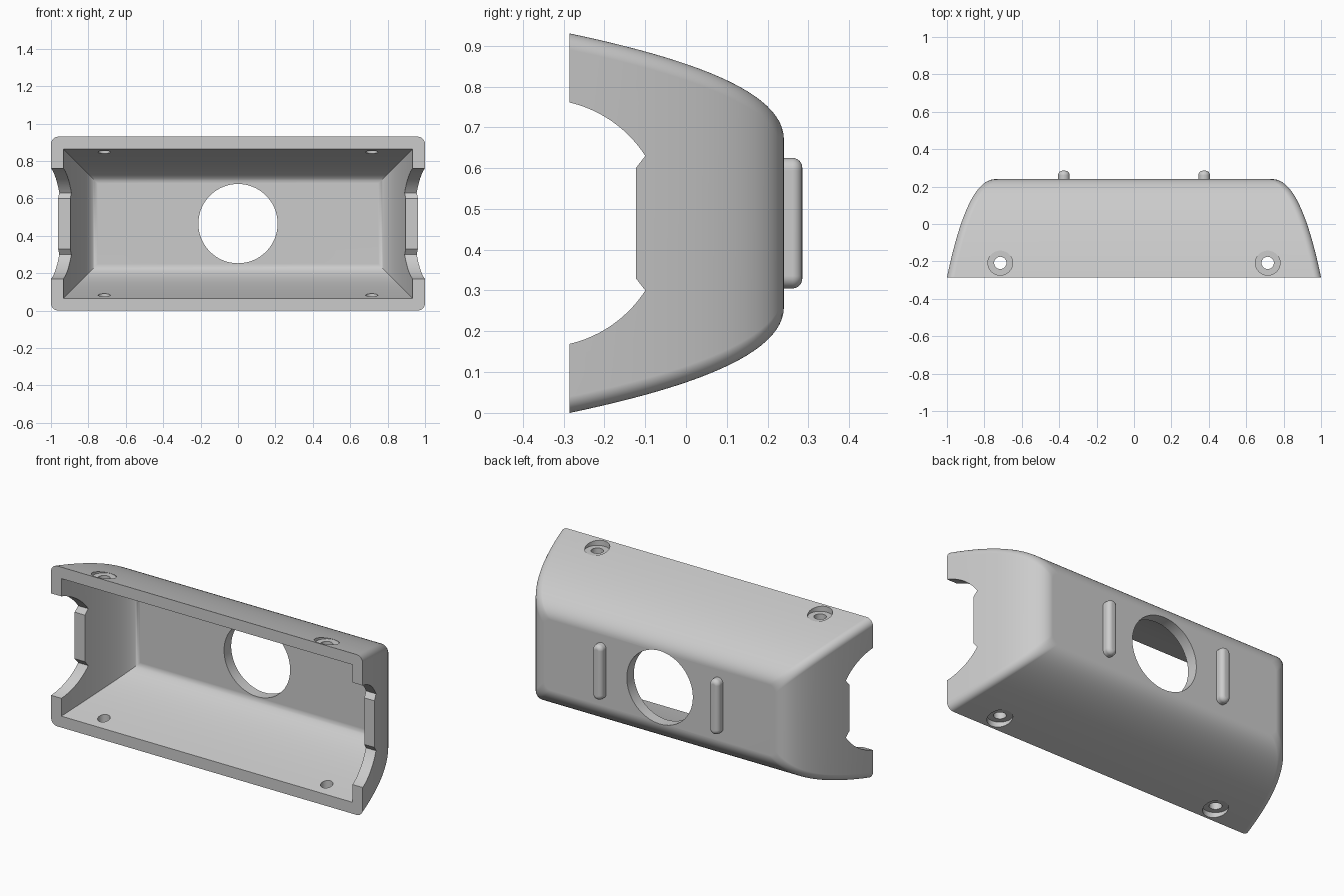
import bpy, bmesh, math
from mathutils import Vector

if "Cube" in bpy.data.objects:
    bpy.data.objects.remove(bpy.data.objects["Cube"], do_unlink=True)

MID = 0.465      # height of the centre line
FRONT = -0.285   # open side

grey = bpy.data.materials.new("plain grey")
grey.use_nodes = True
grey.diffuse_color = (0.6, 0.6, 0.6, 1)
grey.node_tree.nodes["Principled BSDF"].inputs["Base Color"].default_value = (0.6, 0.6, 0.6, 1)


def make_object(name, bm):
    bmesh.ops.recalc_face_normals(bm, faces=bm.faces)
    mesh = bpy.data.meshes.new(name)
    bm.to_mesh(mesh)
    bm.free()
    mesh.materials.append(grey)
    obj = bpy.data.objects.new(name, mesh)
    bpy.context.collection.objects.link(obj)
    return obj


def bezier(points, steps):
    a, b, c, d = [Vector(p) for p in points]
    ts = [i / steps for i in range(steps + 1)]
    return [a*(1-t)**3 + b*3*t*(1-t)**2 + c*3*t*t*(1-t) + d*t**3 for t in ts]


def rectangle(half_x, half_z, radius, segments):
    """Outline in x and z, with rounded corners if radius is set."""
    if not radius:
        return [(half_x, half_z), (-half_x, half_z), (-half_x, -half_z), (half_x, -half_z)]
    outline = []
    for k, (sx, sz) in enumerate([(1, 1), (-1, 1), (-1, -1), (1, -1)]):
        for i in range(segments + 1):
            a = math.pi / 2 * (k + i / segments)
            outline.append((sx * (half_x - radius) + radius * math.cos(a),
                            sz * (half_z - radius) + radius * math.sin(a)))
    return outline


def loft(name, path, radius=0):
    """Closed solid through rectangles; each path point is (y, inset)."""
    bm = bmesh.new()
    rings = [[bm.verts.new((x, y, z + MID)) for x, z in rectangle(1 - d, MID - d, radius, 8)]
             for y, d in path]
    for r, s in zip(rings, rings[1:]):
        for i in range(len(r)):
            j = (i + 1) % len(r)
            bm.faces.new((r[i], r[j], s[j], s[i]))
    bm.faces.new(rings[0])
    bm.faces.new(rings[-1])
    return make_object(name, bm)


def prism(name, outline, offset, length):
    """Extrude a flat outline of 3D points along the offset direction."""
    bm = bmesh.new()
    face = bm.faces.new([bm.verts.new(p) for p in outline])
    new = bmesh.ops.extrude_face_region(bm, geom=[face])["geom"]
    bmesh.ops.translate(bm, vec=Vector(offset) * length,
                        verts=[v for v in new if isinstance(v, bmesh.types.BMVert)])
    return make_object(name, bm)


def circle(radius, count):
    angles = [2 * math.pi * i / count for i in range(count)]
    return [(radius * math.cos(a), radius * math.sin(a)) for a in angles]


def cut(target, cutter):
    cutter.hide_render = True
    mod = target.modifiers.new("cut", 'BOOLEAN')
    mod.operation, mod.solver, mod.object = 'DIFFERENCE', 'EXACT', cutter
    bpy.context.view_layer.objects.active = target
    bpy.ops.object.modifier_apply(modifier=mod.name)
    bpy.data.objects.remove(cutter, do_unlink=True)


def smooth(obj):
    bpy.ops.object.select_all(action='DESELECT')
    obj.select_set(True)
    bpy.context.view_layer.objects.active = obj
    bpy.ops.object.shade_smooth_by_angle(angle=math.radians(30))
    mod = obj.modifiers.new("normals", 'WEIGHTED_NORMAL')
    mod.keep_sharp = True


# Curved housing, hollowed from the front
outer = bezier([(FRONT, 0), (0, 0.06), (0.24, 0.14), (0.24, 0.26)], 24)
inner = bezier([(FRONT, 0.066), (-0.03, 0.12), (0.175, 0.18), (0.175, 0.25)], 24)
housing = loft("housing", outer, 0.04)
cut(housing, loft("cavity", [Vector((-0.35, 0.054))] + inner))

# Round opening in the back wall
cut(housing, prism("back_hole", [(x, 0.1, z + MID) for x, z in circle(0.212, 64)], (0, 1, 0), 0.3))

# Side openings: two arcs with a straight tab between them
start, end = math.asin(0.165 / 0.304), math.radians(85)
arc = [start + (end - start) * i / 16 for i in range(17)]
upper = [(-0.123, 0.135)] + [(-0.355 + 0.304 * math.cos(a), 0.304 * math.sin(a)) for a in arc]
upper.append((-0.4, 0.303))
side = upper + [(y, -z) for y, z in reversed(upper)]
cut(housing, prism("side_opening", [(-1.2, y, z + MID) for y, z in side], (1, 0, 0), 2.4))

# Screw holes with flat counterbores, above and below
for x in (-0.715, 0.715):
    def disc(radius, z):
        return [(x + u, -0.208 + v, z) for u, v in circle(radius, 32)]
    cut(housing, prism("screw_hole", disc(0.033, -0.1), (0, 0, 1), 1.2))
    for s in (-1, 1):
        cut(housing, prism("counterbore", disc(0.066, MID + s * 0.431), (0, 0, s), 0.2))
smooth(housing)

# Rounded ribs on the back
for name, x in (("right_rib", -0.375), ("left_rib", 0.375)):
    base = [(x + u, 0.19, MID + v) for u, v in rectangle(0.031, 0.16, 0.0305, 8)]
    rib = prism(name, base, (0, 1, 0), 0.095)
    bm = bmesh.new()
    bm.from_mesh(rib.data)
    rim = [e for e in bm.edges if all(v.co.y > 0.28 for v in e.verts)]
    bmesh.ops.bevel(bm, geom=rim, offset=0.024, segments=6, profile=0.5, affect='EDGES')
    bm.to_mesh(rib.data)
    bm.free()
    smooth(rib)
